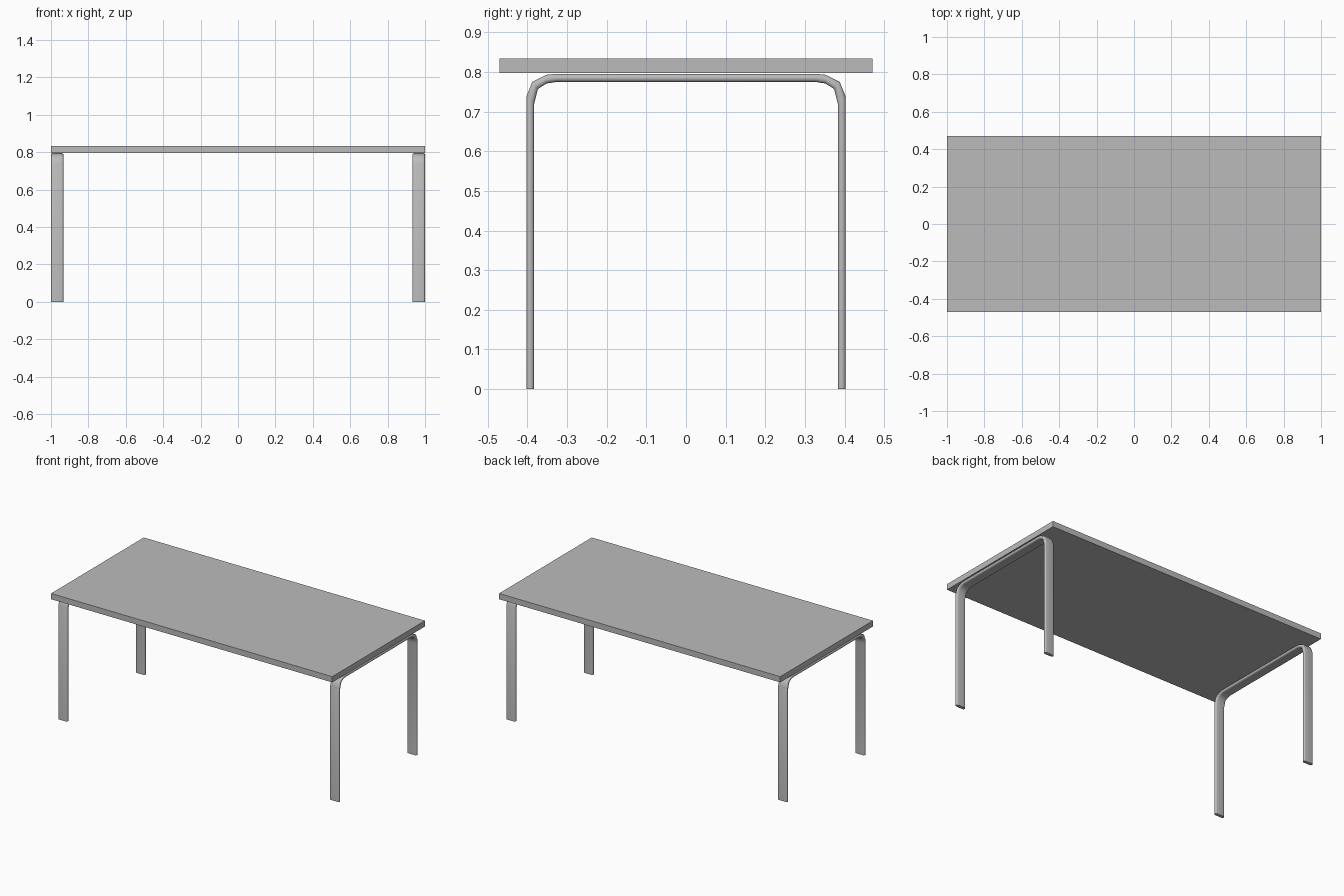
import bpy, bmesh, math
from mathutils import Vector

if "Cube" in bpy.data.objects:
    bpy.data.objects.remove(bpy.data.objects["Cube"], do_unlink=True)

grey = bpy.data.materials.new("plain grey")
grey.use_nodes = True
colour = (0.5, 0.5, 0.5, 1)
grey.diffuse_color = colour
grey.node_tree.nodes["Principled BSDF"].inputs["Base Color"].default_value = colour


def add_object(name, bm):
    bmesh.ops.recalc_face_normals(bm, faces=bm.faces)
    mesh = bpy.data.meshes.new(name)
    bm.to_mesh(mesh)
    bm.free()
    mesh.materials.append(grey)
    obj = bpy.data.objects.new(name, mesh)
    bpy.context.collection.objects.link(obj)
    return obj


# Table top: a plain thin slab
BOTTOM, TOP = 0.797, 0.834
bm = bmesh.new()
bmesh.ops.create_cube(bm, size=1)
bmesh.ops.scale(bm, vec=(2, 0.942, TOP - BOTTOM), verts=bm.verts)
bmesh.ops.translate(bm, vec=(0, 0, (TOP + BOTTOM) / 2), verts=bm.verts)
add_object("table_top", bm)

# Bent leg path: matching (y, z) points on its outer and inner side
OUTER = [(0.403, 0), (0.403, 0.738), (0.388, 0.775), (0.352, 0.793), (0.33, 0.795)]
INNER = [(0.383, 0), (0.383, 0.72), (0.374, 0.757), (0.352, 0.771), (0.327, 0.775)]
HALF_WIDTH, ROUND, STEPS = 0.0335, 0.01, 8


def stadium():
    """Flat bar section with round edges: (offset along x, offset across -1..1)."""
    section = []
    for side in (1, -1):
        for i in range(STEPS + 1):
            a = side * math.pi / 2 - math.pi / 2 + math.pi * i / STEPS
            a -= math.pi / 2 * (side - 1) + math.pi / 2 * side
            a = -math.pi / 2 + math.pi * i / STEPS + (0 if side > 0 else math.pi)
            section.append((side * (HALF_WIDTH - ROUND) + ROUND * math.cos(a), math.sin(a)))
    return section


def leg_frame(name, x):
    pairs = list(zip(OUTER, INNER))
    pairs += [((-o[0], o[1]), (-i[0], i[1])) for o, i in reversed(pairs)]
    bm = bmesh.new()
    rings = []
    for o, i in pairs:
        outer, inner = Vector((x, *o)), Vector((x, *i))
        centre, across = (outer + inner) / 2, (outer - inner) / 2
        rings.append([bm.verts.new(centre + Vector((dx, 0, 0)) + across * t)
                      for dx, t in stadium()])
    n = len(rings[0])
    for a, b in zip(rings, rings[1:]):
        for k in range(n):
            bm.faces.new((a[k], a[(k + 1) % n], b[(k + 1) % n], b[k]))
    # Feet
    bm.faces.new(rings[0])
    bm.faces.new(rings[-1])
    obj = add_object(name, bm)
    bpy.ops.object.select_all(action="DESELECT")
    obj.select_set(True)
    bpy.context.view_layer.objects.active = obj
    bpy.ops.object.shade_smooth_by_angle(angle=math.radians(50))


for name, side in (("left_leg_frame", 1), ("right_leg_frame", -1)):
    leg_frame(name, side * (1 - HALF_WIDTH))
